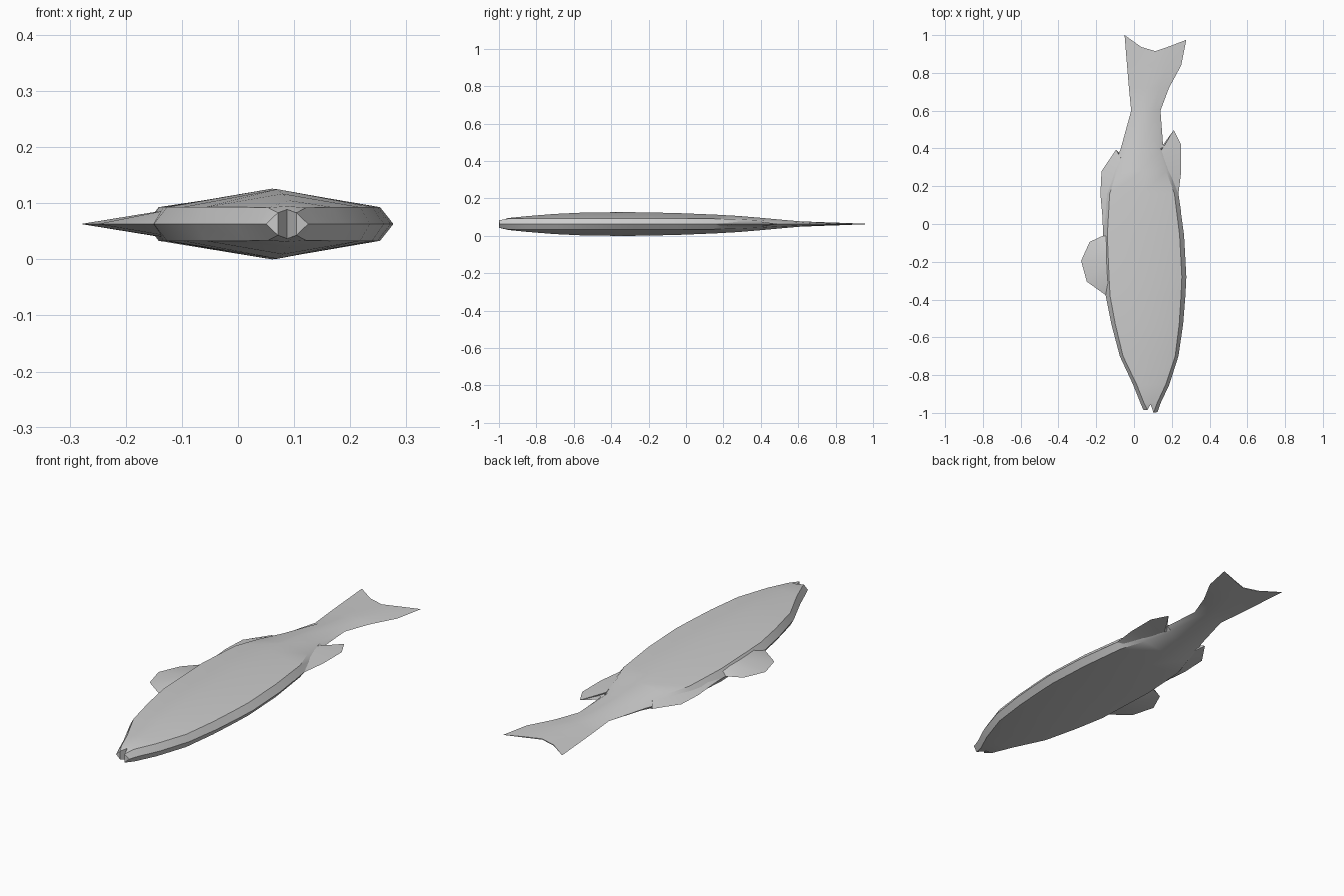
import bpy
import math

MID = 0.063  # height of the flat mid plane

cube = bpy.data.objects.get("Cube")
if cube:
    bpy.data.objects.remove(cube)

grey = bpy.data.materials.new("fish_grey")
grey.use_nodes = True
grey.diffuse_color = (0.6, 0.6, 0.6, 1)
grey.node_tree.nodes["Principled BSDF"].inputs["Base Color"].default_value = (0.6, 0.6, 0.6, 1)


def make_object(name, verts, faces):
    mesh = bpy.data.meshes.new(name)
    mesh.from_pydata(verts, [], faces)
    mesh.validate()
    mesh.materials.append(grey)
    obj = bpy.data.objects.new(name, mesh)
    bpy.context.collection.objects.link(obj)
    bpy.ops.object.select_all(action='DESELECT')
    obj.select_set(True)
    bpy.context.view_layer.objects.active = obj
    bpy.ops.object.mode_set(mode='EDIT')
    bpy.ops.mesh.select_all(action='SELECT')
    bpy.ops.mesh.normals_make_consistent(inside=False)
    bpy.ops.object.mode_set(mode='OBJECT')
    bpy.ops.object.shade_smooth_by_angle(angle=math.radians(35))
    return obj


def ring(y, left, right, ridge, shoulder, inset=0.055, bend=None):
    """Eight-sided section; bend gives the y offsets of its five stations."""
    w = right - left
    xs = [left, left + inset * w, left + w / 2, right - inset * w, right]
    ys = [y + b for b in (bend or [0] * 5)]
    hs = [0, shoulder, ridge, shoulder, 0]
    top = [(xs[i], ys[i], MID + hs[i]) for i in range(5)]
    bottom = [(xs[i], ys[i], MID - hs[i]) for i in (3, 2, 1)]
    return top + bottom


# Body and tail: sections from the open mouth to the forked tail tip
sections = [
    ring(-0.985, 0.05, 0.125, 0.026, 0.020, 0.28, (0, 0, 0.03, -0.015, -0.01)),
    ring(-0.95, 0.035, 0.14, 0.032, 0.029, 0.18),
    ring(-0.85, -0.005, 0.187, 0.042, 0.030, 0.1),
    ring(-0.70, -0.075, 0.235, 0.054, 0.030),
    ring(-0.53, -0.12, 0.26, 0.062, 0.030),
    ring(-0.38, -0.15, 0.272, 0.063, 0.030),
    ring(-0.28, -0.156, 0.277, 0.063, 0.030),
    ring(-0.06, -0.165, 0.265, 0.059, 0.030),
    ring(0.16, -0.15, 0.235, 0.050, 0.028),
    ring(0.28, -0.115, 0.195, 0.043, 0.025, 0.08),
    ring(0.40, -0.07, 0.155, 0.033, 0.019, 0.12),
    ring(0.60, -0.015, 0.14, 0.015, 0.009, 0.2),
    ring(0.72, -0.027, 0.185, 0.010, 0.007, 0.25),
    ring(0.84, -0.037, 0.25, 0.006, 0.005, 0.25),
    ring(0.915, -0.05, 0.277, 0.002, 0.002, 0.27, (0.085, 0.022, 0, 0.026, 0.06)),
]
verts = [v for section in sections for v in section]
faces = []
for s in range(len(sections) - 1):
    for i in range(8):
        j = (i + 1) % 8
        faces.append((s * 8 + i, s * 8 + j, s * 8 + 8 + j, s * 8 + 8 + i))
for base in (0, len(verts) - 8):
    for cap in ((0, 1, 7), (1, 2, 6, 7), (2, 3, 5, 6), (3, 4, 5)):
        faces.append(tuple(base + i for i in cap))
make_object("body_and_tail", verts, faces)


# Fins: sharp outer rim tapering from a thicker root buried in the body
def fin(name, rim, root, thickness):
    n = len(rim)
    pts = [(x, y, MID) for x, y in rim]
    pts += [(x, y, MID + thickness) for x, y in root]
    pts += [(x, y, MID - thickness) for x, y in root]
    polys = []
    for i in range(n - 1):
        polys += [(i, i + 1, n + i + 1, n + i),
                  (i + 1, i, 2 * n + i, 2 * n + i + 1),
                  (n + i, n + i + 1, 2 * n + i + 1, 2 * n + i)]
    for i in (0, n - 1):
        polys.append((i, n + i, 2 * n + i))
    make_object(name, pts, polys)


fin("pelvic_fin",
    [(-0.145, -0.38), (-0.25, -0.305), (-0.28, -0.195), (-0.235, -0.095), (-0.16, -0.06)],
    [(-0.12, -0.36), (-0.14, -0.3), (-0.145, -0.2), (-0.145, -0.12), (-0.14, -0.06)], 0.022)
fin("anal_fin",
    [(-0.163, -0.06), (-0.168, 0.05), (-0.178, 0.16), (-0.172, 0.28), (-0.095, 0.393), (-0.08, 0.36)],
    [(-0.14, -0.06), (-0.14, 0.05), (-0.125, 0.16), (-0.095, 0.28), (-0.07, 0.35), (-0.06, 0.355)], 0.016)
fin("dorsal_fin",
    [(0.25, 0.06), (0.235, 0.16), (0.25, 0.28), (0.25, 0.42), (0.21, 0.497), (0.168, 0.41), (0.153, 0.42)],
    [(0.22, 0.06), (0.21, 0.16), (0.175, 0.28), (0.155, 0.36), (0.145, 0.39), (0.14, 0.4), (0.135, 0.42)], 0.014)
